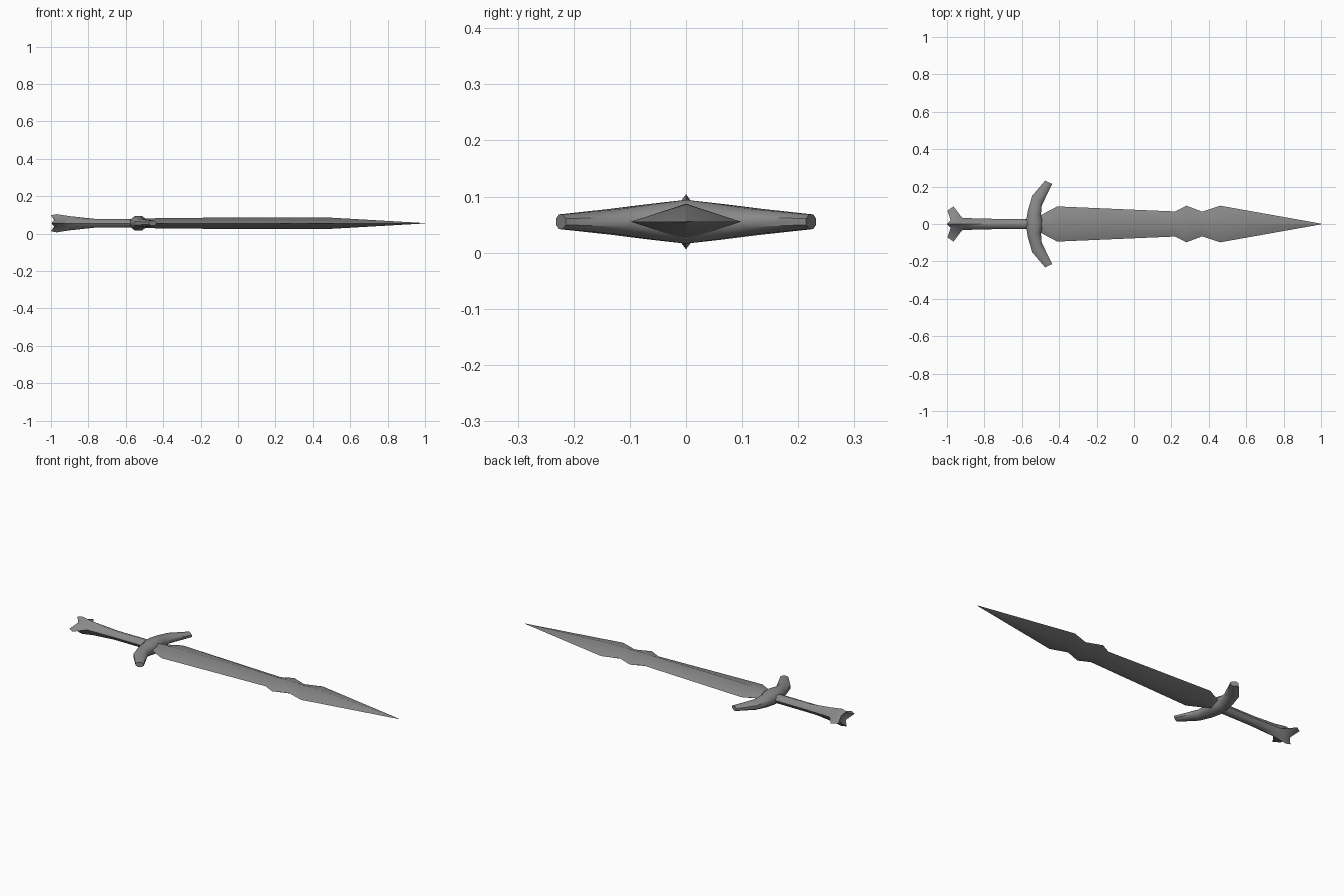
import bpy, bmesh, math

cube = bpy.data.objects.get("Cube")
if cube:
    bpy.data.objects.remove(cube)

MID = 0.055  # height of the sword's centre line

steel = bpy.data.materials.new("grey steel")
steel.use_nodes = True
GREY = (0.25, 0.25, 0.25, 1)
steel.diffuse_color = GREY
steel.node_tree.nodes["Principled BSDF"].inputs["Base Color"].default_value = GREY


def loft(name, rings, angle, end_centre=None):
    """Skin a list of equal-sized rings; the last may close on a sunken centre."""
    bm = bmesh.new()
    loops = [[bm.verts.new((x, y, z + MID)) for x, y, z in r] for r in rings]
    n = len(loops[0])
    for a, b in zip(loops, loops[1:]):
        for i in range(n):
            j = (i + 1) % n
            bm.faces.new((a[i], a[j], b[j], b[i]))
    bm.faces.new(loops[0])
    if end_centre is None:
        bm.faces.new(loops[-1])
    else:
        c = bm.verts.new((end_centre, 0, MID))
        for i in range(n):
            bm.faces.new((loops[-1][i], loops[-1][(i + 1) % n], c))
    bmesh.ops.recalc_face_normals(bm, faces=bm.faces)
    mesh = bpy.data.meshes.new(name)
    bm.to_mesh(mesh)
    bm.free()
    mesh.materials.append(steel)
    obj = bpy.data.objects.new(name, mesh)
    bpy.context.collection.objects.link(obj)
    bpy.ops.object.select_all(action='DESELECT')
    obj.select_set(True)
    bpy.context.view_layer.objects.active = obj
    bpy.ops.object.shade_smooth_by_angle(angle=math.radians(angle))
    return obj


# Blade: diamond sections (x, half width, half thickness)
blade = [(-0.52, 0.035, 0.024), (-0.49, 0.052, 0.025), (-0.41, 0.094, 0.028),
         (0.22, 0.067, 0.032), (0.28, 0.098, 0.032), (0.365, 0.066, 0.032),
         (0.46, 0.098, 0.032), (1.0, 0.002, 0.001)]
loft("blade", [[(x, w, 0), (x, 0, t), (x, -w, 0), (x, 0, -t)]
               for x, w, t in blade], 60)

# Crossguard: chamfered sections from the centre outward, mirrored to both arms
# (rear x, rear y, front x, front y, half thickness)
arm = [(-0.58, 0, -0.485, 0, 0.039), (-0.568, 0.07, -0.497, 0.045, 0.032),
       (-0.545, 0.15, -0.493, 0.1, 0.023), (-0.475, 0.232, -0.437, 0.214, 0.013)]
stations = [(a, -b, c, -d, t) for a, b, c, d, t in arm[:0:-1]] + arm


def guard_ring(x0, y0, x1, y1, t):
    ring = []
    for k in range(8):
        a = math.tau * (k + 0.5) / 8
        s = 0.5 + 0.5 * math.cos(a) / math.cos(math.pi / 8)
        ring.append((x0 + (x1 - x0) * s, y0 + (y1 - y0) * s,
                     t * math.sin(a) / math.cos(math.pi / 8)))
    return ring


loft("crossguard", [guard_ring(*s) for s in stations], 50)


# Grip flaring into a four-lobed pommel
# (x of side lobes, reach, x of upper and lower lobes, reach, x and reach of valleys)
grip = [(-0.5, 0.028, -0.5, 0.022, -0.5, 0.018),
        (-0.76, 0.028, -0.76, 0.023, -0.76, 0.018),
        (-0.915, 0.032, -0.9, 0.038, -0.91, 0.019),
        (-0.932, 0.05, -0.94, 0.044, -0.935, 0.02),
        (-0.965, 0.094, -0.97, 0.049, -0.965, 0.021),
        (-0.998, 0.072, -1.0, 0.042, -0.98, 0.02)]


def lobed_ring(xs, w, xu, h, xv, v):
    return [(xs, w, 0), (xv, v, v), (xu, 0, h), (xv, -v, v),
            (xs, -w, 0), (xv, -v, -v), (xu, 0, -h), (xv, v, -v)]


loft("grip_and_pommel", [lobed_ring(*g) for g in grip], 50, end_centre=-0.97)
